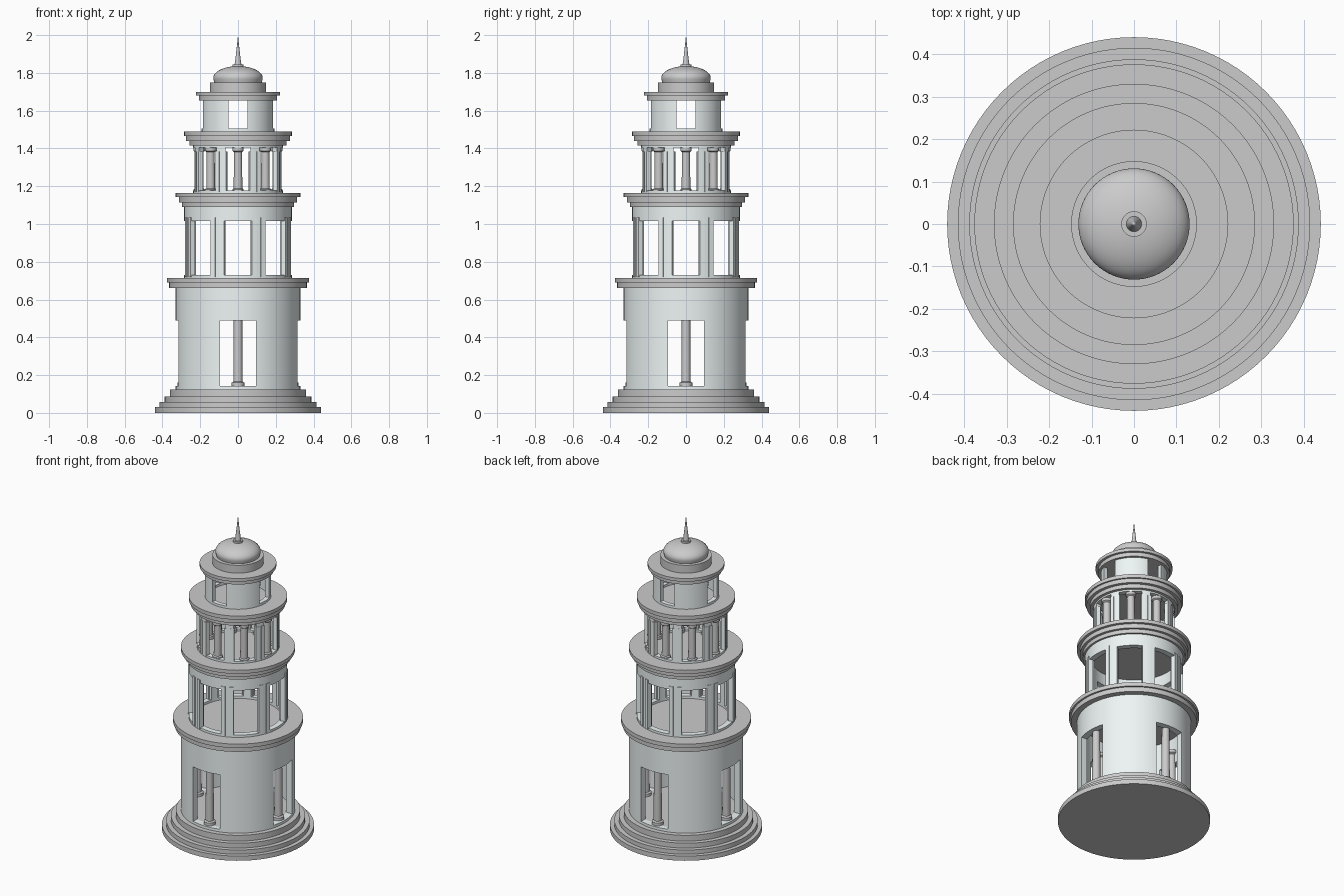
import bpy, bmesh, math
from mathutils import Matrix

if "Cube" in bpy.data.objects:
    bpy.data.objects.remove(bpy.data.objects["Cube"])

SEG = 96
stone = bpy.data.materials.new("pale_wall")
stone.diffuse_color = (0.86, 0.92, 0.92, 1)
stone.use_nodes = True
stone.node_tree.nodes["Principled BSDF"].inputs["Base Color"].default_value = stone.diffuse_color


def finish(name, bm, mat=None):
    bmesh.ops.recalc_face_normals(bm, faces=bm.faces)
    me = bpy.data.meshes.new(name)
    bm.to_mesh(me)
    bm.free()
    ob = bpy.data.objects.new(name, me)
    bpy.context.collection.objects.link(ob)
    if mat:
        me.materials.append(mat)
    bpy.ops.object.select_all(action='DESELECT')
    ob.select_set(True)
    bpy.context.view_layer.objects.active = ob
    bpy.ops.object.shade_smooth_by_angle(angle=math.radians(30))
    return ob


def spin(bm, profile, seg, offset=(0, 0), closed=False):
    """Revolve (radius, z) points around z; zero radius points close the ends."""
    rings = []
    for r, z in profile:
        if r == 0:
            rings.append([bm.verts.new((offset[0], offset[1], z))] * seg)
        else:
            rings.append([bm.verts.new((offset[0] + r * math.cos(2 * math.pi * i / seg),
                                        offset[1] + r * math.sin(2 * math.pi * i / seg), z))
                          for i in range(seg)])
    pairs = list(zip(rings, rings[1:])) + ([(rings[-1], rings[0])] if closed else [])
    for a, b in pairs:
        for i in range(seg):
            j = (i + 1) % seg
            bm.faces.new(list(dict.fromkeys((a[i], a[j], b[j], b[i]))))


def stepped(name, steps):
    """Stack of discs: (radius, bottom, top)."""
    prof = [(0, steps[0][1])]
    for r, z0, z1 in steps:
        prof += [(r, z0), (r, z1)]
    prof.append((0, steps[-1][2]))
    bm = bmesh.new()
    spin(bm, prof, SEG)
    return finish(name, bm)


def box(bm, angle, r0, r1, width, z0, z1):
    """Box reaching from radius r0 to r1; angle 0 faces the front."""
    m = (Matrix.Rotation(angle, 4, 'Z')
         @ Matrix.Translation((0, -(r0 + r1) / 2, (z0 + z1) / 2))
         @ Matrix.Diagonal((width, r1 - r0, z1 - z0, 1)))
    bmesh.ops.create_cube(bm, size=1, matrix=m)


def wall(name, r_in, r_out, z0, z1, count, half, o0, o1):
    """Round wall with evenly spaced straight-sided openings."""
    bm = bmesh.new()
    spin(bm, [(r_in, z0), (r_out, z0), (r_out, z1), (r_in, z1)], SEG, closed=True)
    ob = finish(name, bm, stone)
    bm = bmesh.new()
    for k in range(count):
        box(bm, 2 * math.pi * k / count, r_in - 0.03, r_out + 0.05, 2 * half, o0, o1)
    cutter = finish(name + "_cutter", bm, stone)
    cutter.hide_render = True
    mod = ob.modifiers.new("openings", 'BOOLEAN')
    mod.operation, mod.solver, mod.object = 'DIFFERENCE', 'EXACT', cutter
    bpy.context.view_layer.objects.active = ob
    bpy.ops.object.modifier_apply(modifier=mod.name)
    bpy.data.objects.remove(cutter)
    bpy.ops.object.select_all(action='DESELECT')
    ob.select_set(True)
    bpy.ops.object.shade_smooth_by_angle(angle=math.radians(30))


def columns(name, count, radius, z0, z1, shaft, cap):
    """Ring of round columns with foot and capital."""
    bm = bmesh.new()
    prof = [(0, z0), (cap, z0), (cap, z0 + 0.018), (shaft, z0 + 0.024),
            (shaft * 0.93, z1 - 0.024), (cap, z1 - 0.018), (cap, z1), (0, z1)]
    for k in range(count):
        a = 2 * math.pi * k / count
        spin(bm, prof, 24, (radius * math.sin(a), -radius * math.cos(a)))
    finish(name, bm)


def pilasters(name, r_in, r_out, width, spread, z0, z1):
    """Pair of slim strips on each of the eight piers."""
    bm = bmesh.new()
    for k in range(8):
        for s in (-1, 1):
            box(bm, math.radians(22.5 + 45 * k + s * spread), r_in, r_out, width, z0, z1)
    finish(name, bm, stone)


# stepped base
stepped("base_steps", [(0.44, 0, 0.03), (0.415, 0.03, 0.057),
                       (0.388, 0.057, 0.088), (0.36, 0.088, 0.125)])
stepped("ground_floor", [(0.30, 0.12, 0.142)])

# ground storey: four doorways, a column in each
wall("ground_wall", 0.29, 0.33, 0.125, 0.665, 4, 0.095, 0.142, 0.49)
columns("ground_columns", 4, 0.285, 0.142, 0.57, 0.024, 0.034)
stepped("ground_cornice", [(0.365, 0.66, 0.69), (0.376, 0.69, 0.715)])

# second storey: eight openings with paired pilasters
wall("second_wall", 0.25, 0.285, 0.71, 1.095, 8, 0.074, 0.73, 1.015)
pilasters("second_pilasters", 0.262, 0.289, 0.025, 5, 0.72, 1.035)
stepped("second_cornice", [(0.297, 1.09, 1.115), (0.313, 1.115, 1.142), (0.33, 1.142, 1.165)])

# third storey: eight openings, a column in each
wall("third_wall", 0.205, 0.237, 1.16, 1.42, 8, 0.066, 1.178, 1.405)
pilasters("third_pilasters", 0.215, 0.24, 0.021, 4.6, 1.17, 1.385)
columns("third_columns", 8, 0.205, 1.165, 1.405, 0.023, 0.03)
stepped("third_cornice", [(0.256, 1.415, 1.44), (0.275, 1.44, 1.467), (0.285, 1.467, 1.49)])

# lantern storey: four openings
wall("lantern_wall", 0.165, 0.192, 1.485, 1.66, 4, 0.05, 1.505, 1.655)
stepped("lantern_cornice", [(0.207, 1.655, 1.68), (0.222, 1.68, 1.70)])
stepped("dome_drum", [(0.148, 1.70, 1.75)])

# dome
bm = bmesh.new()
dome = [(0, 1.745), (0.125, 1.745), (0.13, 1.765)]
dome += [(0.131 * math.cos(math.radians(t)), 1.773 + 0.063 * math.sin(math.radians(t)))
         for t in range(0, 90, 6)] + [(0, 1.836)]
spin(bm, dome, 64)
finish("dome", bm)

# finial with spire
bm = bmesh.new()
spin(bm, [(0, 1.825), (0.03, 1.825), (0.03, 1.845), (0.018, 1.845), (0.013, 1.88),
          (0.005, 1.95), (0, 2.0)], 32)
finish("spire", bm)
